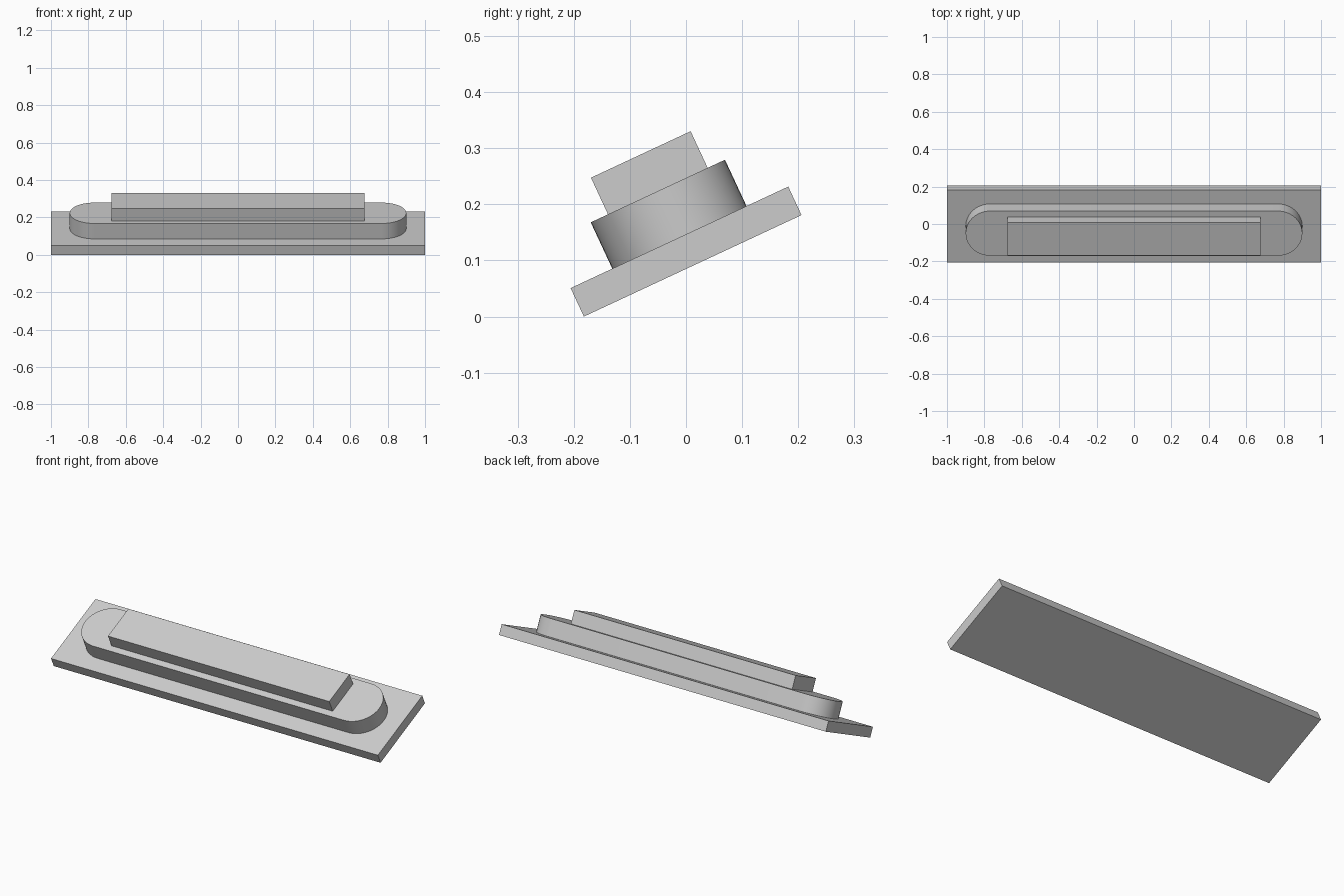
import bpy
import bmesh
from math import radians, sin, cos, pi
from mathutils import Matrix

cube = bpy.data.objects.get("Cube")
if cube:
    bpy.data.objects.remove(cube, do_unlink=True)

# Single grey material
grey = bpy.data.materials.new("light_grey")
grey.use_nodes = True
colour = (0.604, 0.604, 0.604, 1)
grey.diffuse_color = colour
grey.node_tree.nodes["Principled BSDF"].inputs["Base Color"].default_value = colour

# The whole stack leans back about the lower front edge of the plate
TILT = Matrix.Translation((0, -0.182, 0)) @ Matrix.Rotation(radians(25), 4, "X")
MID = 0.214  # centre line of the plate, measured up its slope


def extrude_outline(name, outline, bottom, top):
    """Extrude a flat outline between two heights above the tilted base."""
    bm = bmesh.new()
    face = bm.faces.new([bm.verts.new((x, y + MID, bottom)) for x, y in outline])
    wall = bmesh.ops.extrude_face_region(bm, geom=[face])["geom"]
    moved = [v for v in wall if isinstance(v, bmesh.types.BMVert)]
    bmesh.ops.translate(bm, verts=moved, vec=(0, 0, top - bottom))
    bmesh.ops.recalc_face_normals(bm, faces=bm.faces)
    mesh = bpy.data.meshes.new(name)
    bm.to_mesh(mesh)
    bm.free()
    mesh.materials.append(grey)
    obj = bpy.data.objects.new(name, mesh)
    bpy.context.collection.objects.link(obj)
    obj.matrix_world = TILT
    return obj


def rectangle(hx, hy):
    return [(-hx, -hy), (hx, -hy), (hx, hy), (-hx, hy)]


def stadium(hx, r, steps=24):
    points = []
    for side in (1, -1):
        for i in range(steps + 1):
            a = -pi / 2 + pi * i / steps
            points.append((side * (hx - r + r * cos(a)), side * r * sin(a)))
    return points


# Base plate, rounded middle tier and top block
extrude_outline("base_plate", rectangle(1.0, 0.214), 0, 0.056)
tier = extrude_outline("rounded_tier", stadium(0.9, 0.132), 0.056, 0.147)
extrude_outline("top_block", rectangle(0.677, 0.098), 0.147, 0.219)

# Smooth the rounded ends, keeping the rims sharp
bpy.ops.object.select_all(action="DESELECT")
tier.select_set(True)
bpy.context.view_layer.objects.active = tier
bpy.ops.object.shade_smooth_by_angle(angle=radians(30))
